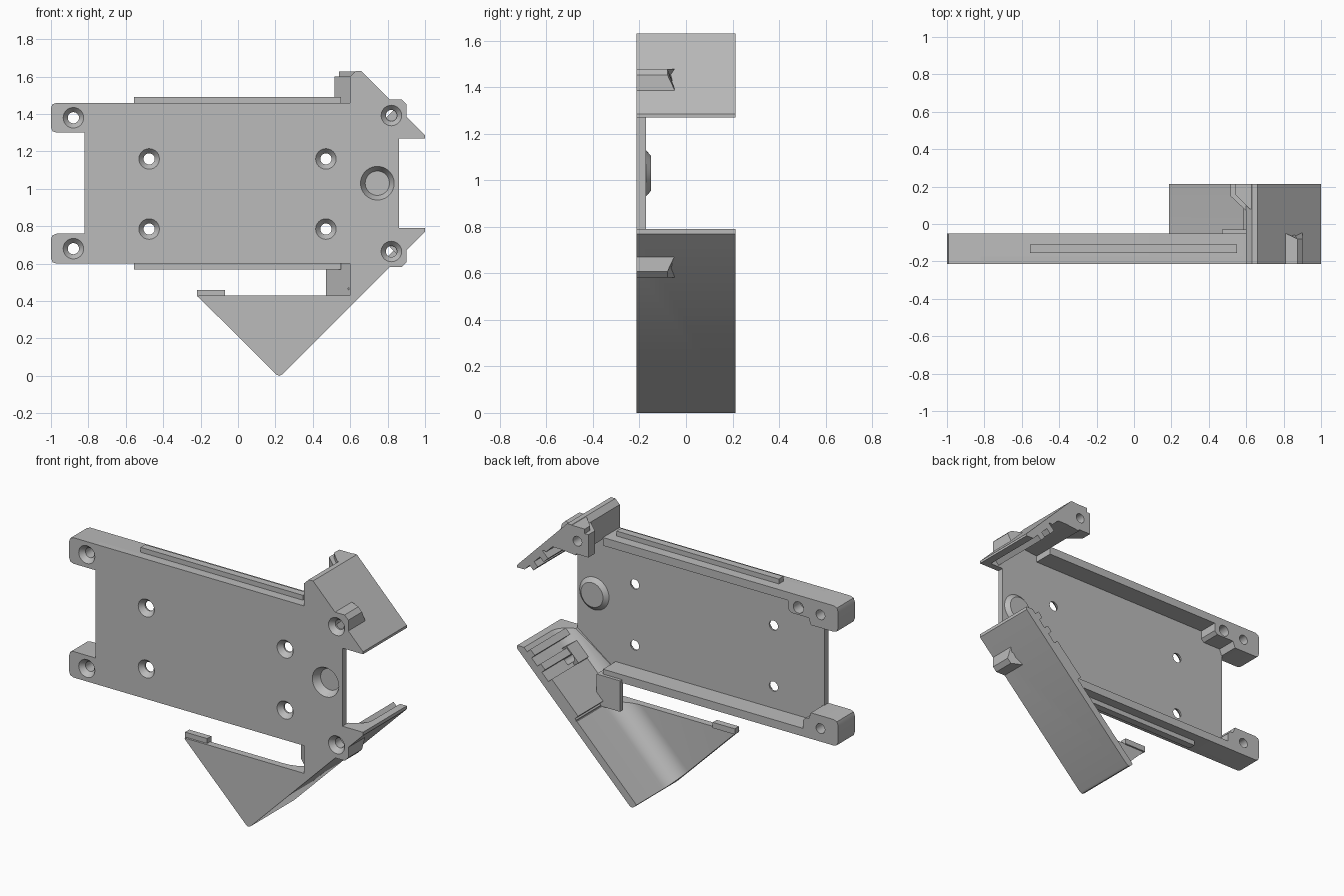
import bpy, bmesh, math
from mathutils import Vector

cube = bpy.data.objects.get("Cube")
if cube:
    bpy.data.objects.remove(cube, do_unlink=True)

grey = bpy.data.materials.new("plain grey")
grey.use_nodes = True
colour = (0.5, 0.5, 0.5, 1)
grey.diffuse_color = colour
grey.node_tree.nodes["Principled BSDF"].inputs["Base Color"].default_value = colour

FRONT, SKIN, RAIL, BACK = -0.213, -0.173, -0.05, 0.213
MID = 1.03  # height of the body's centre line


def loft(name, rings):
    """Closed solid through rings of equal point count, capped at both ends."""
    bm = bmesh.new()
    loops = [[bm.verts.new(p) for p in ring] for ring in rings]
    n = len(loops[0])
    for a, b in zip(loops, loops[1:]):
        for i in range(n):
            j = (i + 1) % n
            bm.faces.new((a[i], a[j], b[j], b[i]))
    bm.faces.new(loops[0])
    bm.faces.new(loops[-1])
    bmesh.ops.recalc_face_normals(bm, faces=bm.faces)
    mesh = bpy.data.meshes.new(name)
    bm.to_mesh(mesh)
    bm.free()
    mesh.materials.append(grey)
    ob = bpy.data.objects.new(name, mesh)
    bpy.context.collection.objects.link(ob)
    return ob


def prism(name, pts, y0, y1):
    """Front outline of (x, z) points pushed from y0 to y1."""
    return loft(name, [[(x, y, z) for x, z in pts] for y in (y0, y1)])


def box(name, x0, x1, y0, y1, z0, z1):
    return prism(name, [(x0, z0), (x1, z0), (x1, z1), (x0, z1)], y0, y1)


def column(name, pts, z0, z1):
    """Plan outline of (x, y) points raised from z0 to z1."""
    return loft(name, [[(x, y, z) for x, y in pts] for z in (z0, z1)])


def turned(name, x, z, steps, n=28):
    """Round solid along y from (y, radius) steps."""
    angles = [math.tau * i / n for i in range(n)]
    return loft(name, [[(x + r * math.cos(a), y, z + r * math.sin(a)) for a in angles]
                       for y, r in steps])


def cut(ob, cutter):
    cutter.hide_render = True
    mod = ob.modifiers.new("cut", 'BOOLEAN')
    mod.operation, mod.solver, mod.object = 'DIFFERENCE', 'EXACT', cutter
    graph = bpy.context.evaluated_depsgraph_get()
    mesh = bpy.data.meshes.new_from_object(ob.evaluated_get(graph))
    ob.modifiers.clear()
    ob.data = mesh
    bpy.data.objects.remove(cutter, do_unlink=True)


def screw_hole(ob, x, z, end):
    cut(ob, turned("hole_cutter", x, z, [(FRONT - .02, .055), (FRONT, .055),
                                         (FRONT + .03, .03), (end, .03)], 24))


def flip(pts):
    return [(x, 2 * MID - z) for x, z in pts]


# Main face plate with the upper bracket's face
plate = prism("face_plate", [
    (-.82, .6), (-.82, 1.46), (.6, 1.46), (.6, 1.6), (.63, 1.63), (.66, 1.63),
    (1, 1.285), (1, 1.27), (.86, 1.27), (.86, .65), (.81, .6)], FRONT, SKIN)
for x in (-.475, .47):
    for z in (.785, 1.16):
        screw_hole(plate, x, z, 0)

# Round cup: raised behind, dished in front
cup = turned("cup_boss", .745, MID, [(SKIN - .02, .1), (SKIN, .1), (-.15, .075)], 40)
for ob in (plate, cup):
    cut(ob, turned("cup_cutter", .745, MID, [(FRONT - .02, .09), (FRONT, .09),
                                             (FRONT + .045, .065)], 40))

# Edge rails, each ending in a mounting ear
for side, inner in (("upper", -.66), ("lower", -.76)):
    pts = [(.6, 1.46), (-.97, 1.46), (-.992, 1.452), (-1, 1.43), (-1, 1.33),
           (-.992, 1.308), (-.97, 1.3), (-.815, 1.3), (-.8, 1.34), (inner - .02, 1.34),
           (inner, 1.36), (inner, 1.41), (.6, 1.41)]
    strip = [(.1, 1.455), (.1, 1.49)]
    hole_z = 1.38
    if side == "lower":
        pts, hole_z = flip(pts), 2 * MID - 1.38
    rail = prism(side + "_rail", pts, FRONT, RAIL)
    screw_hole(rail, -.88, hole_z, .1)
    screw_hole(plate, -.88, hole_z, .1)
    if side == "upper":
        cut(rail, turned("blind_cutter", -.73, 1.385, [(-.12, .035), (.1, .035)], 20))
    lo, hi = (1.455, 1.49) if side == "upper" else (.57, .605)
    box(side + "_guide_strip", -.555, .55, -.155, -.11, lo, hi)

# Lower bracket: wedge face, sloping wall and the fillet between them
wedge = prism("lower_bracket", [
    (-.22, .44), (-.215, .425), (.205, .007), (.22, 0), (.235, .007), (1, .77),
    (1, .79), (.86, .79), (.6, .6), (.6, .43), (-.21, .43)][1:], FRONT, BACK)
arc = [(.16 - .12 * math.cos(a), RAIL - .12 * math.sin(a))
       for a in [math.pi / 2 * i / 12 for i in range(13)]]
section = [(.04, .3)] + arc + [(1, SKIN + .003), (1, .3)]
along, away = Vector((1, 0, 1)).normalized(), Vector((-1, 0, 1)).normalized()
foot = Vector((.22, 0, 0))
rings = [[foot + along * s + away * u + Vector((0, y, 0)) for u, y in section]
         for s in (-.7, 1.5)]
cut(wedge, loft("fillet_cutter", rings))
screw_hole(wedge, .82, .665, 0)
screw_hole(plate, .82, .665, 0)
box("wedge_lip", -.22, -.07, -.2, -.16, .425, .46)
prism("wall_pad", [(.63, .42), (.81, .6), (.765, .645), (.585, .465)], SKIN, BACK)
column("lower_web", [(.47, -.03), (.47, -.06), (.6, -.18), (.63, -.18), (.63, -.03)], .43, .62)

# Upper bracket: sloping wall with a set-back lug
wall = prism("upper_bracket", [
    (.6, 1.45), (.6, 1.6), (.63, 1.63), (.66, 1.63), (1, 1.285), (1, 1.27),
    (.95, 1.27), (.76, 1.46), (.7, 1.46)], FRONT, BACK)
lug = column("upper_lug", [(.515, BACK), (.515, .15), (.6, .07), (.66, .07), (.66, BACK)], 1.46, 1.6)
lug_top = column("upper_lug_cap", [(.54, BACK), (.54, .16), (.62, .08), (.66, .08), (.66, BACK)], 1.6, 1.628)
for ob in (lug, wall):
    cut(ob, turned("lug_cutter", .59, 1.54, [(.12, .03), (.3, .03)], 20))

# Screw bosses outside both brackets, with sloped rear ends
corner = [(.79, 1.478), (.875, 1.478), (.9, 1.453), (.9, 1.368), (.84, 1.33), (.76, 1.41)]
ends = (-.04, -.08, -.08, -.04, -.04, -.04)
for side in ("upper", "lower"):
    pts = corner if side == "upper" else [(x, 2 * MID - z) for x, z in corner]
    boss = loft(side + "_screw_boss", [[(x, FRONT, z) for x, z in pts],
                                       [(x, y, z) for (x, z), y in zip(pts, ends)]])
    z = 1.392 if side == "upper" else .665
    screw_hole(boss, .82, z, 0)
    if side == "upper":
        screw_hole(wall, .82, z, .3)
        screw_hole(plate, .82, z, .3)

# Ribs running along the inside of both wall tips
for i, x in enumerate((.855, .925)):
    rib = [(x, x - .21), (x + .03, x - .18), (x - .015, x - .135), (x - .045, x - .165)]
    prism("lower_rib_%d" % i, rib, SKIN, BACK)
    prism("upper_rib_%d" % i, [(a - .02, b + .01) for a, b in flip(rib)], SKIN, BACK)

# Smooth the round surfaces, keep the edges sharp
bpy.ops.object.select_all(action='DESELECT')
for ob in bpy.context.collection.objects:
    if ob.type == 'MESH':
        ob.select_set(True)
        bpy.context.view_layer.objects.active = ob
bpy.ops.object.shade_smooth_by_angle(angle=math.radians(25))
